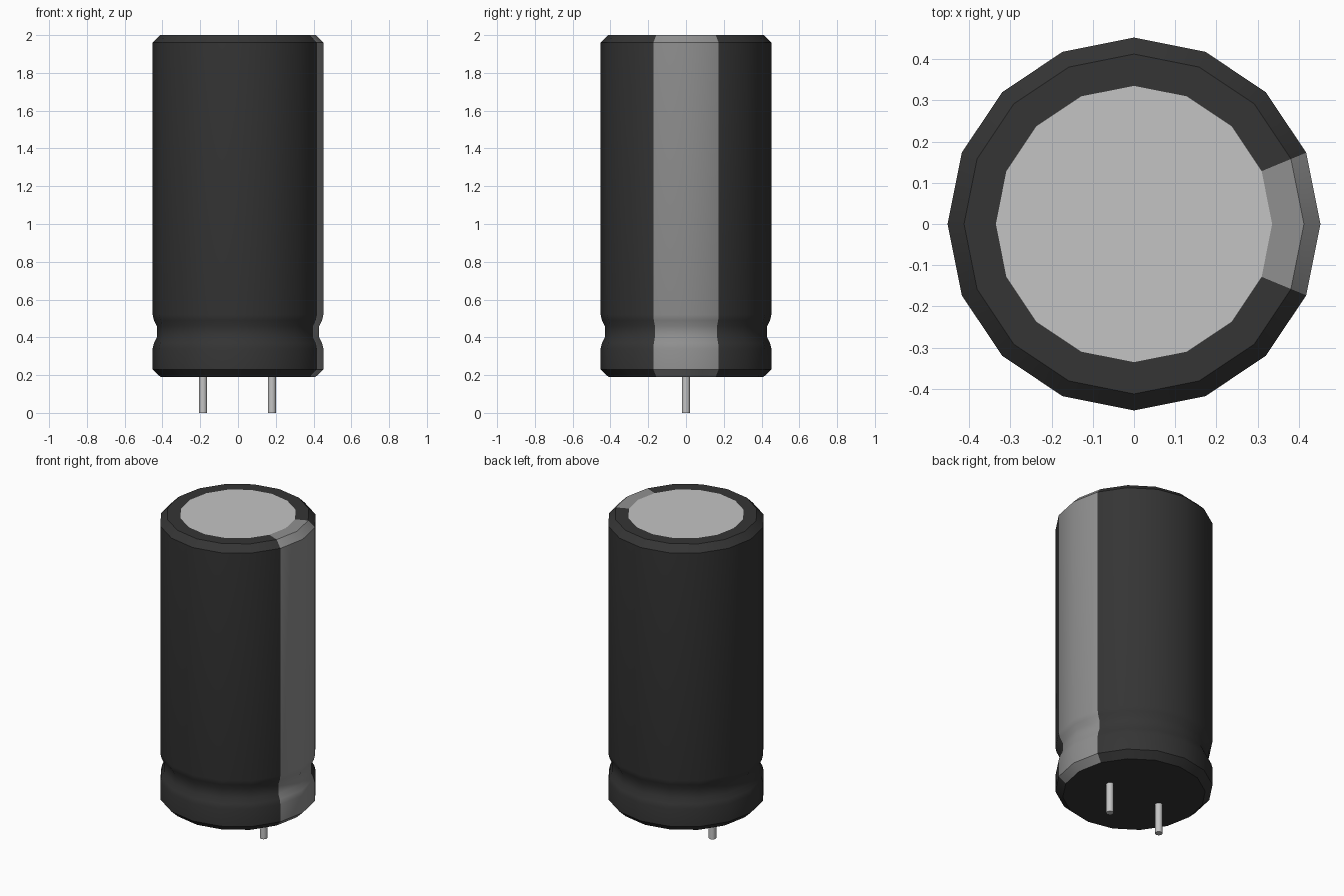
import bpy, bmesh, math

cube = bpy.data.objects.get("Cube")
if cube:
    bpy.data.objects.remove(cube, do_unlink=True)


def material(name, value):
    m = bpy.data.materials.new(name)
    m.use_nodes = True
    colour = (value, value, value, 1)
    m.diffuse_color = colour
    bsdf = m.node_tree.nodes["Principled BSDF"]
    bsdf.inputs["Base Color"].default_value = colour
    bsdf.inputs["Roughness"].default_value = 0.5
    return m


BLACK = material("black sleeve", 0.035)
GREY = material("grey stripe", 0.28)
METAL = material("light metal", 0.55)


def lathe(name, profile, sides, mats, centre=(0, 0), pick=None):
    """Revolve (radius, z) points, capping both ends."""
    bm = bmesh.new()
    rings = []
    for r, z in profile:
        rings.append([bm.verts.new((centre[0] + r * math.cos(a), centre[1] + r * math.sin(a), z))
                      for a in (2 * math.pi * i / sides for i in range(sides))])
    for low, high in zip(rings, rings[1:]):
        for i in range(sides):
            j = (i + 1) % sides
            bm.faces.new((low[i], low[j], high[j], high[i]))
    bm.faces.new(rings[0][::-1])
    bm.faces.new(rings[-1])
    if pick:
        for f in bm.faces:
            f.material_index = pick(f)
    mesh = bpy.data.meshes.new(name)
    bm.to_mesh(mesh)
    bm.free()
    for m in mats:
        mesh.materials.append(m)
    obj = bpy.data.objects.new(name, mesh)
    bpy.context.collection.objects.link(obj)
    bpy.ops.object.select_all(action='DESELECT')
    obj.select_set(True)
    bpy.context.view_layer.objects.active = obj
    bpy.ops.object.shade_smooth_by_angle(angle=math.radians(40))
    return obj


def body_colour(face):
    # Caps: bare metal on top, sleeve below
    if len(face.verts) > 4:
        return 2 if face.normal.z > 0 or face.calc_center_median().z > 1 else 0
    # Stripe: the two columns of faces around +x
    c = face.calc_center_median()
    return 1 if abs(math.atan2(c.y, c.x)) < math.radians(22) else 0


# Can: chamfered foot, crimped groove, chamfered rim, flat top
can_profile = [(0.41, 0.19), (0.452, 0.23), (0.452, 0.34), (0.445, 0.37), (0.43, 0.40),
               (0.43, 0.46), (0.445, 0.49), (0.452, 0.52),
               (0.452, 1.96), (0.412, 2.0), (0.335, 2.0)]
lathe("capacitor_can", can_profile, 16, [BLACK, GREY, METAL], pick=body_colour)

# Wire leads
for side, x in (("right", -0.185), ("left", 0.18)):
    lathe(side + "_lead", [(0.022, 0.0), (0.022, 0.2)], 12, [METAL], centre=(x, 0))
